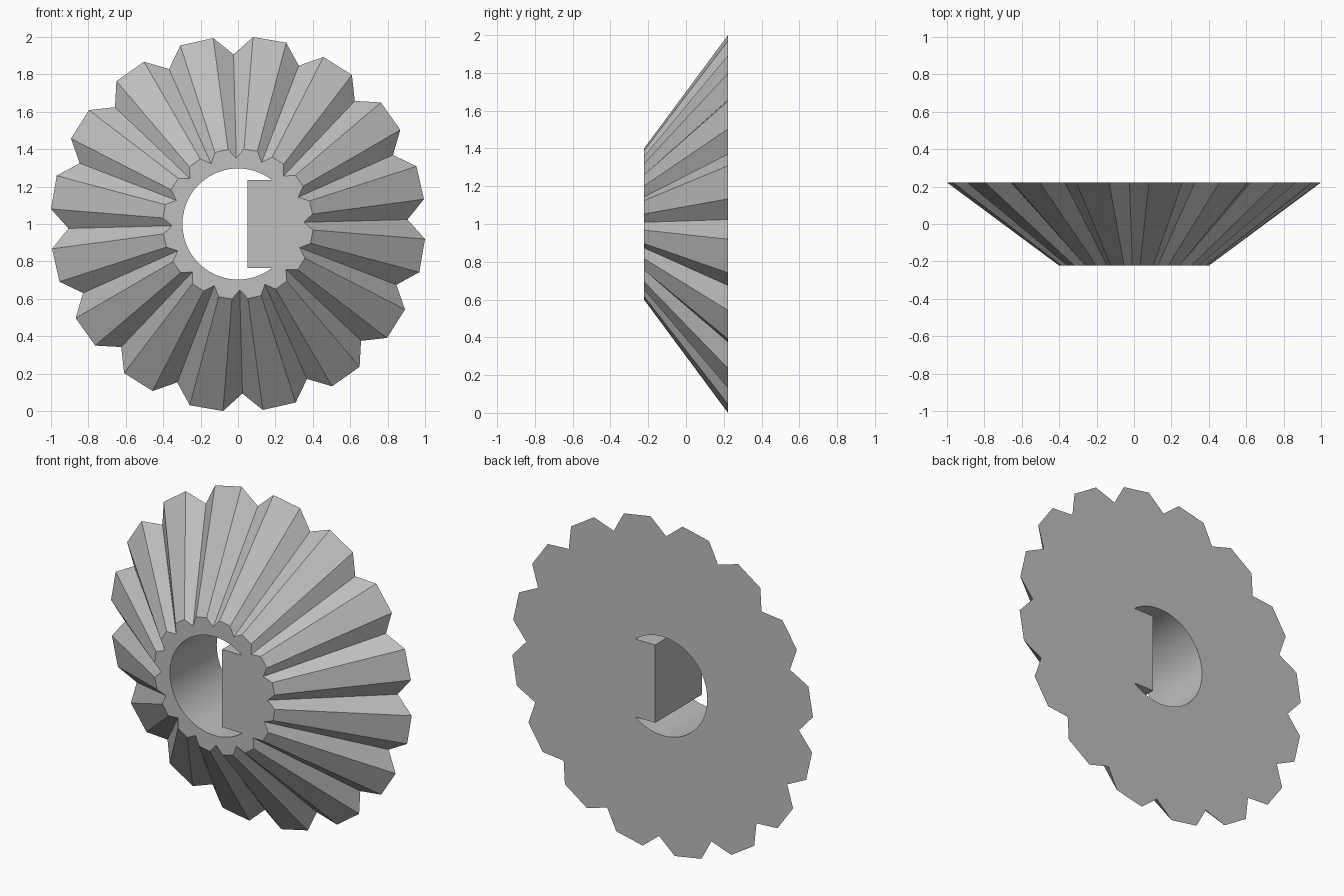
import bpy, bmesh
from math import sin, cos, asin, pi, radians
from mathutils import Vector

cube = bpy.data.objects.get("Cube")
if cube:
    bpy.data.objects.remove(cube, do_unlink=True)

TEETH = 16
HALF_DEPTH = 0.222
BORE_R, FLAT_X, FLAT_Z = 0.297, 0.05, 0.234
BORE_STEPS = 48


def polar(r, a):
    return (r * cos(a), r * sin(a))


def tooth_outline(tip_r, valley_r):
    """Closed outline: a valley point and two tip points per tooth."""
    pts = []
    for i in range(TEETH):
        a = radians(1.5) + i * 2 * pi / TEETH
        mid = a + pi / TEETH
        half = radians(5.15)
        pts += [polar(valley_r, a), polar(tip_r, mid - half), polar(tip_r, mid + half)]
    return pts


def bore_outline():
    """Round shaft hole narrowed by a square-edged key block on the left."""
    start = asin(FLAT_Z / BORE_R)
    sweep = 2 * (pi - start)
    arc = [polar(BORE_R, start + sweep * i / BORE_STEPS) for i in range(BORE_STEPS + 1)]
    return arc + [(FLAT_X, -FLAT_Z), (FLAT_X, FLAT_Z)]


def add_loop(bm, pts, y):
    verts = [bm.verts.new((x, y, z + 1)) for x, z in pts]
    edges = [bm.edges.new((v, verts[(i + 1) % len(verts)])) for i, v in enumerate(verts)]
    return verts, edges


def add_wall(bm, a, b):
    n = len(a)
    return [bm.faces.new((a[i], a[(i + 1) % n], b[(i + 1) % n], b[i])) for i in range(n)]


bm = bmesh.new()
front_teeth, front_edges = add_loop(bm, tooth_outline(0.402, 0.353), -HALF_DEPTH)
back_teeth, back_edges = add_loop(bm, tooth_outline(1.003, 0.907), HALF_DEPTH)
front_bore, front_hole = add_loop(bm, bore_outline(), -HALF_DEPTH)
back_bore, back_hole = add_loop(bm, bore_outline(), HALF_DEPTH)

# Flat end faces with the hole left open
bmesh.ops.triangle_fill(bm, edges=front_edges + front_hole, normal=Vector((0, -1, 0)))
bmesh.ops.triangle_fill(bm, edges=back_edges + back_hole, normal=Vector((0, 1, 0)))

# Sloping teeth and smooth bore
add_wall(bm, front_teeth, back_teeth)
for face in add_wall(bm, front_bore, back_bore):
    face.smooth = True
bmesh.ops.recalc_face_normals(bm, faces=bm.faces[:])

# Crisp edges wherever the surface turns sharply
for e in bm.edges:
    e.smooth = len(e.link_faces) == 2 and e.calc_face_angle(0) < radians(15)

mesh = bpy.data.meshes.new("bevel_gear")
bm.to_mesh(mesh)
bm.free()

mat = bpy.data.materials.new("plain_grey")
mat.use_nodes = True
colour = (0.52, 0.52, 0.52, 1)
mat.diffuse_color = colour
mat.node_tree.nodes["Principled BSDF"].inputs["Base Color"].default_value = colour
mesh.materials.append(mat)

gear = bpy.data.objects.new("bevel_gear", mesh)
bpy.context.collection.objects.link(gear)
